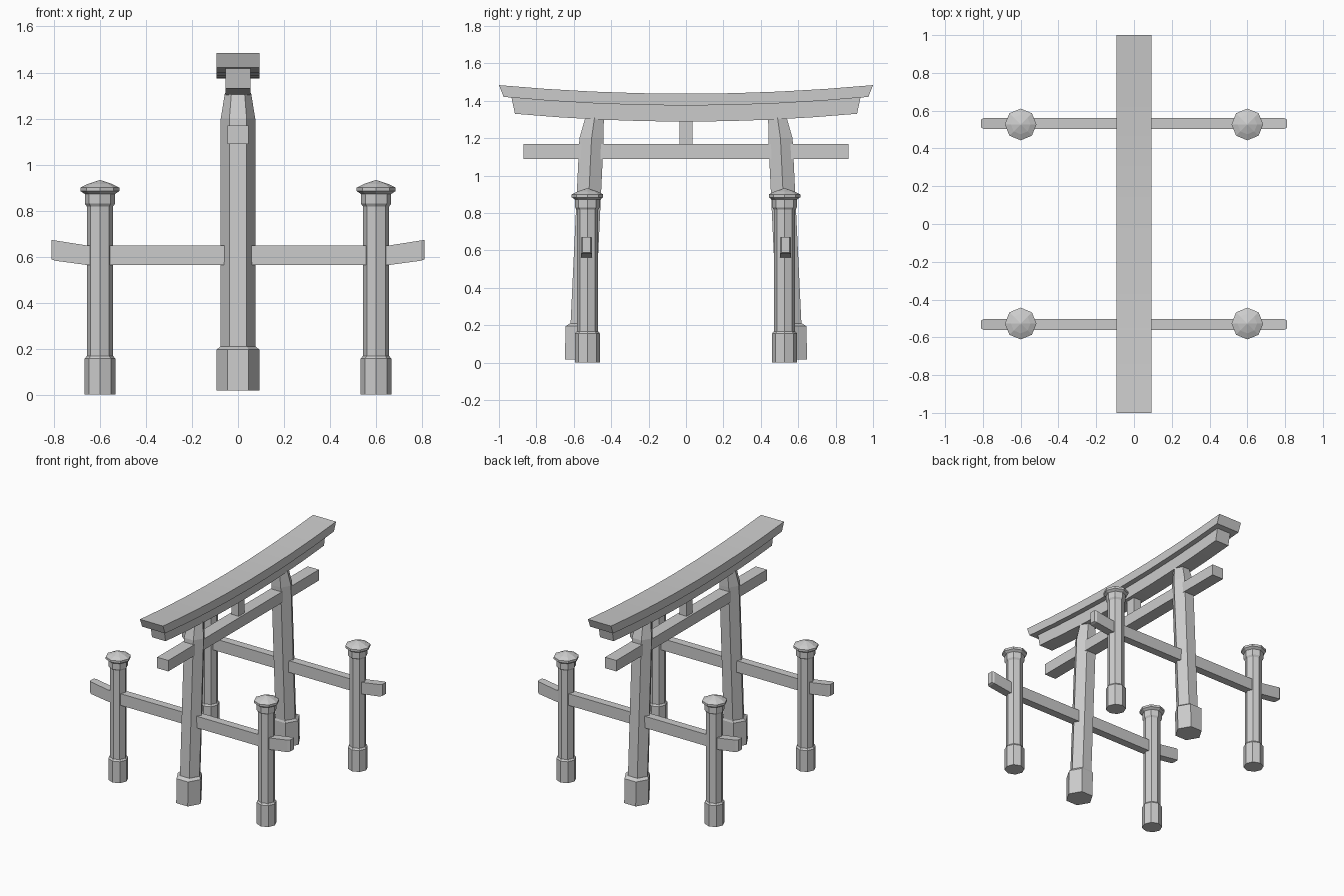
import bpy, bmesh
from math import sin, cos, pi

if "Cube" in bpy.data.objects:
    bpy.data.objects.remove(bpy.data.objects["Cube"])


def loft(name, rings, smooth=False):
    """Skin a list of equal-length point rings and cap both ends."""
    bm = bmesh.new()
    vs = [[bm.verts.new(p) for p in r] for r in rings]
    n = len(rings[0])
    for a, b in zip(vs, vs[1:]):
        for i in range(n):
            j = (i + 1) % n
            bm.faces.new((a[i], a[j], b[j], b[i]))
    bm.faces.new(vs[0])
    bm.faces.new(vs[-1])
    bmesh.ops.recalc_face_normals(bm, faces=bm.faces)
    me = bpy.data.meshes.new(name)
    bm.to_mesh(me)
    bm.free()
    ob = bpy.data.objects.new(name, me)
    bpy.context.collection.objects.link(ob)
    if smooth:
        bpy.ops.object.select_all(action='DESELECT')
        ob.select_set(True)
        bpy.context.view_layer.objects.active = ob
        bpy.ops.object.shade_smooth_by_angle(angle=pi / 9)
    return ob


def ngon(n, r, x, y, z):
    return [(x + r * cos(2 * pi * i / n), y + r * sin(2 * pi * i / n), z) for i in range(n)]


def box(name, hx, hy, z0, z1):
    return loft(name, [[(-hx, -hy, z), (hx, -hy, z), (hx, hy, z), (-hx, hy, z)] for z in (z0, z1)])


def curved_beam(name, hx, top_len, bot_len, top_z, bot_z, rise):
    rings = []
    for i in range(9):
        t = i / 4 - 1
        lift = rise * t * t
        yt, yb = top_len * t, bot_len * t
        rings.append([(-hx, yb, bot_z + lift), (hx, yb, bot_z + lift),
                      (hx, yt, top_z + lift), (-hx, yt, top_z + lift)])
    return loft(name, rings, True)


# Upswept roof beam and the narrower beam beneath it
curved_beam("roof_beam", 0.093, 1.0, 0.975, 1.438, 1.375, 0.046)
curved_beam("under_roof_beam", 0.055, 0.933, 0.915, 1.378, 1.289, 0.042)

# Straight tie beam and centre strut
box("tie_beam", 0.045, 0.87, 1.09, 1.17)
box("centre_strut", 0.03, 0.035, 1.165, 1.30)

# Post profile: (radius, height)
POST = [(0.067, 0), (0.067, 0.156), (0.057, 0.168), (0.057, 0.818), (0.066, 0.83),
        (0.066, 0.872), (0.084, 0.884), (0.084, 0.9), (0.052, 0.916), (0.004, 0.932)]
# Main leg profile, leaning inward: (radius, distance from centre, height)
LEG = [(0.075, 0.553, 0.19), (0.075, 0.505, 1.2), (0.057, 0.489, 1.31)]
FOOT = [(0.093, 0.567, 0.018), (0.093, 0.563, 0.195), (0.076, 0.554, 0.21)]
# Side rail sections with raised ends: (x, half width, bottom, top)
HALF_RAIL = [(0.655, 0.029, 0.563, 0.648), (0.795, 0.029, 0.582, 0.670), (0.81, 0.021, 0.588, 0.672)]

for s, side in ((-1, "front"), (1, "back")):
    # Hexagonal main leg and its foot
    loft(side + "_leg", [ngon(6, r, 0, s * c, z) for r, c, z in LEG])
    loft(side + "_leg_foot", [ngon(6, r, 0, s * c, z) for r, c, z in FOOT])

    # Side rail
    sections = [(-x, h, a, b) for x, h, a, b in reversed(HALF_RAIL)] + HALF_RAIL
    y = s * 0.532
    loft(side + "_rail", [[(x, y - h, a), (x, y + h, a), (x, y + h, b), (x, y - h, b)]
                          for x, h, a, b in sections])

    # Octagonal support posts with caps
    for sx, lr in ((-1, "left"), (1, "right")):
        loft(f"{side}_{lr}_post", [ngon(8, r, sx * 0.6, s * 0.527, z) for r, z in POST])
